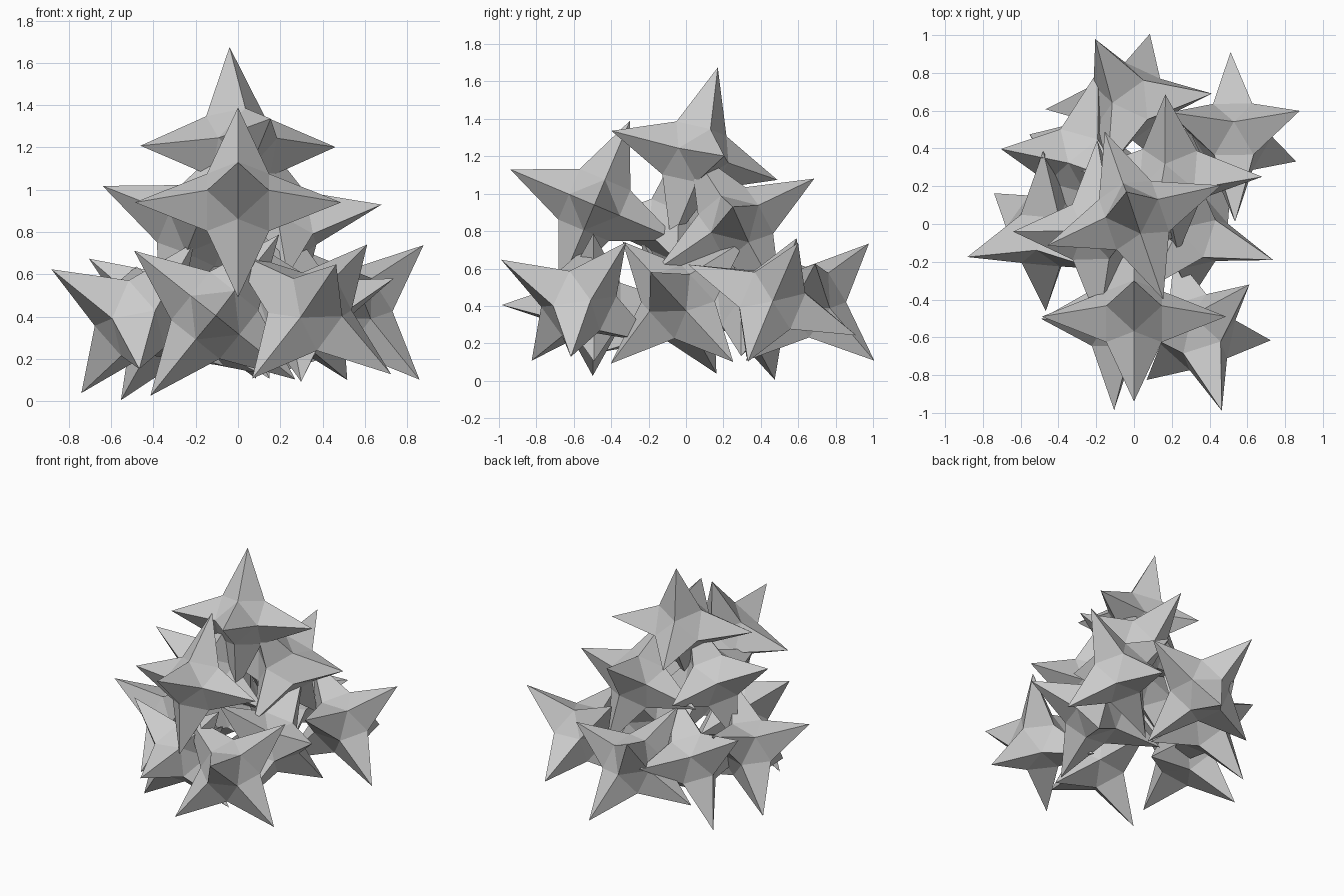
import bpy, bmesh
from itertools import product
from mathutils import Vector

if "Cube" in bpy.data.objects:
    bpy.data.objects.remove(bpy.data.objects["Cube"])

LENGTH = 0.488   # centre to spike tip
VALLEY = 0.147   # offset of the creases between spikes


def spiky_star(name, centre, tip_a, tip_b):
    """Six-spiked star: centre plus two neighbouring tips fix its orientation."""
    c = Vector(centre)
    a = (Vector(tip_a) - c).normalized()
    b = Vector(tip_b) - c
    b = (b - a * b.dot(a)).normalized()
    axes = (a, b, a.cross(b))
    bm = bmesh.new()
    # each octant: a small valley triangle and one side of three spikes
    for signs in product((1, -1), repeat=3):
        d = [ax * s for ax, s in zip(axes, signs)]
        tips = [bm.verts.new(v * LENGTH) for v in d]
        mids = [bm.verts.new((d[i] + d[(i + 1) % 3]) * VALLEY) for i in range(3)]
        bm.faces.new(mids)
        for i in range(3):
            bm.faces.new((tips[i], mids[i], mids[i - 1]))
    bmesh.ops.remove_doubles(bm, verts=bm.verts[:], dist=1e-4)
    bmesh.ops.recalc_face_normals(bm, faces=bm.faces[:])
    mesh = bpy.data.meshes.new(name)
    bm.to_mesh(mesh)
    bm.free()
    obj = bpy.data.objects.new(name, mesh)
    obj.location = c
    bpy.context.collection.objects.link(obj)


# name, centre, two neighbouring spike tips
STARS = [
    # top
    ("top_star", (0, .045, 1.205), (-.04, .17, 1.675), (.155, -.40, 1.33)),
    # middle layer
    ("middle_front_star", (0, -.49, .94), (0, -.30, 1.39), (.49, -.49, .94)),
    ("middle_right_star", (.20, .265, .837), (.68, .25, .93), (.165, .685, 1.08)),
    ("middle_left_star", (-.19, -.044, .83), (-.645, -.04, 1.02), (-.20, .45, .81)),
    # bottom layer
    ("bottom_front_right_star", (.339, -.573, .424), (.465, -.99, .648), (.61, -.322, .74)),
    ("bottom_front_star", (-.11, -.497, .407), (-.105, -.985, .405), (-.415, -.50, .025)),
    ("bottom_left_star", (-.474, -.037, .395), (-.883, -.175, .624), (-.738, .163, .038)),
    ("bottom_back_left_star", (-.302, .346, .403), (-.555, .475, .003), (-.70, .395, .68)),
    ("bottom_back_star", (-.028, .649, .42), (-.206, .98, .735), (.085, 1.0, .107)),
    ("bottom_back_right_star", (.523, .461, .432), (.88, .60, .74), (.857, .33, .10)),
    ("bottom_right_star", (.30, -.043, .422), (.735, -.19, .58), (.52, .25, .103)),
]
for star in STARS:
    spiky_star(*star)
